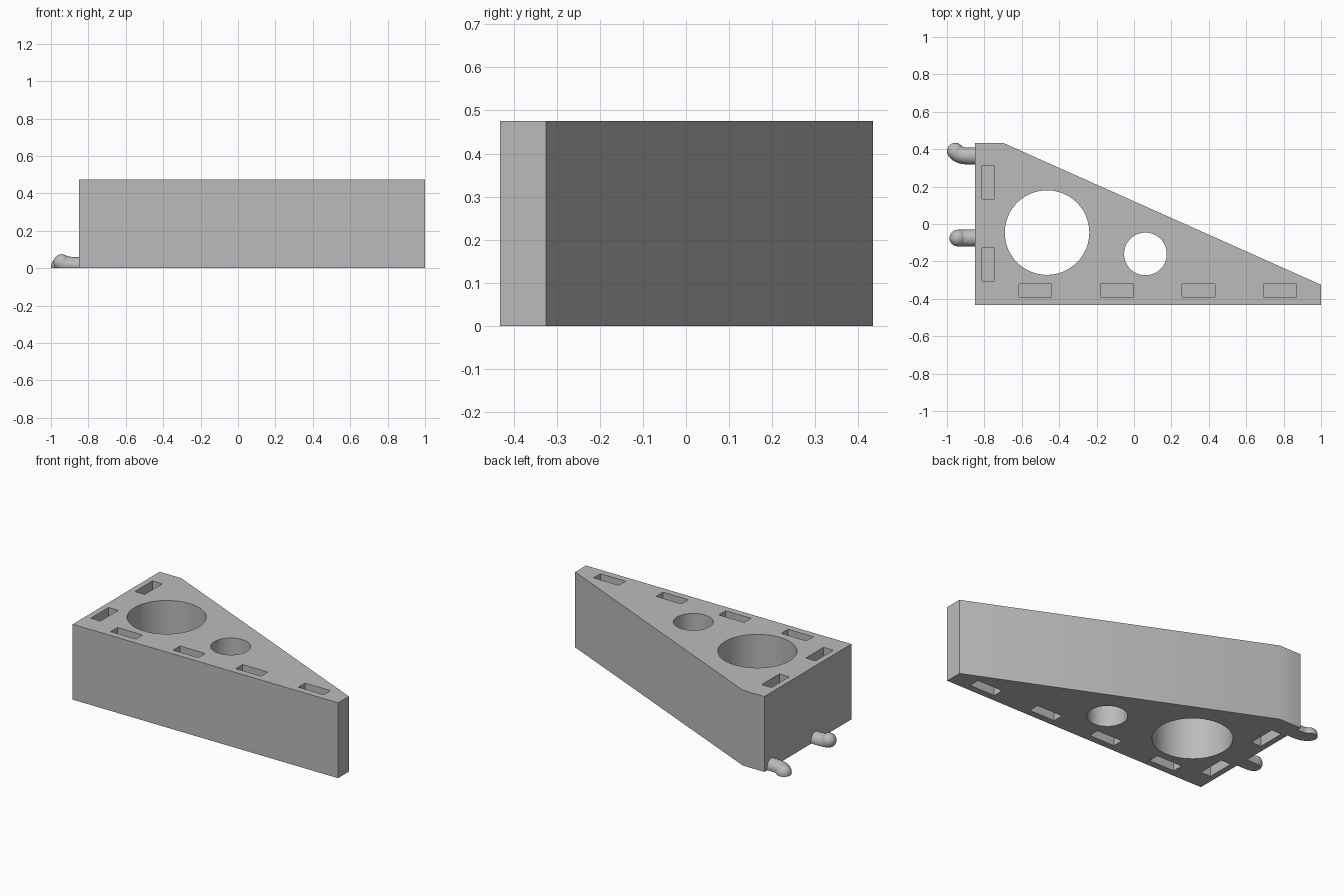
import bpy, bmesh, math
from mathutils import Vector

cube = bpy.data.objects.get("Cube")
if cube:
    bpy.data.objects.remove(cube, do_unlink=True)

HEIGHT = 0.475
POCKET = 0.13

grey = bpy.data.materials.new("matte grey")
grey.use_nodes = True
GREY = (0.5, 0.5, 0.5, 1)
grey.diffuse_color = GREY
grey.node_tree.nodes["Principled BSDF"].inputs["Base Color"].default_value = GREY


def make_object(name, bm):
    bmesh.ops.recalc_face_normals(bm, faces=bm.faces)
    mesh = bpy.data.meshes.new(name)
    bm.to_mesh(mesh)
    bm.free()
    mesh.materials.append(grey)
    obj = bpy.data.objects.new(name, mesh)
    bpy.context.collection.objects.link(obj)
    return obj


def add_prism(bm, outline, z0, z1):
    face = bm.faces.new([bm.verts.new((x, y, z0)) for x, y in outline])
    grown = bmesh.ops.extrude_face_region(bm, geom=[face], use_keep_orig=True)
    verts = [g for g in grown["geom"] if isinstance(g, bmesh.types.BMVert)]
    bmesh.ops.translate(bm, verts=verts, vec=(0, 0, z1 - z0))


def circle(cx, cy, r, n=64):
    return [(cx + r * math.cos(math.tau * i / n), cy + r * math.sin(math.tau * i / n))
            for i in range(n)]


def box(cx, cy, w, d):
    return [(cx + sx * w / 2, cy + sy * d / 2)
            for sx, sy in ((-1, -1), (1, -1), (1, 1), (-1, 1))]


def smooth(obj):
    bpy.ops.object.select_all(action="DESELECT")
    obj.select_set(True)
    bpy.context.view_layer.objects.active = obj
    bpy.ops.object.shade_smooth_by_angle(angle=math.radians(30))


# Bracket block: right triangle with blunted ends
bm = bmesh.new()
add_prism(bm, [(-0.85, -0.432), (1, -0.432), (1, -0.325), (-0.70, 0.434), (-0.85, 0.434)],
          0, HEIGHT)
body = make_object("bracket_body", bm)

# Cutters: two through holes, and blind pockets in the top and bottom
bm = bmesh.new()
for hole in (circle(-0.465, -0.046, 0.226), circle(0.061, -0.16, 0.114)):
    add_prism(bm, hole, -0.1, HEIGHT + 0.1)
slots = [box(x, -0.355, 0.176, 0.068) for x in (-0.528, -0.092, 0.345, 0.781)]
slots += [box(-0.779, y, 0.068, 0.176) for y in (0.222, -0.217)]
for slot in slots:
    add_prism(bm, slot, HEIGHT - POCKET, HEIGHT + 0.1)
    add_prism(bm, slot, -0.1, POCKET)
cutter = make_object("hole_cutter", bm)
cutter.hide_render = True

cut = body.modifiers.new("holes", "BOOLEAN")
cut.operation = "DIFFERENCE"
cut.solver = "EXACT"
cut.object = cutter
bpy.context.view_layer.objects.active = body
bpy.ops.object.modifier_apply(modifier=cut.name)
bpy.data.objects.remove(cutter, do_unlink=True)
smooth(body)


# Pegs: bent round rods with domed tips, cut flat at the base plane
def make_peg(name, start, bend, tip, r=0.045, sides=24, steps=8):
    a, b, c = Vector(start), Vector(bend), Vector(tip)
    rings = [(a, (b - a).normalized(), r)]
    for i in range(steps + 1):
        t = i / steps
        mid = a.lerp(b, 0.4)
        point = mid.lerp(b, t).lerp(b.lerp(c, t), t)
        rings.append((point, (b - mid).lerp(c - b, t).normalized(), r))
    end = (c - b).normalized()
    for i in range(1, steps):
        angle = i / steps * math.pi / 2
        rings.append((c + end * r * math.sin(angle), end, r * math.cos(angle)))
    bm = bmesh.new()
    loops = []
    for point, along, radius in rings:
        side = Vector((0, 0, 1)).cross(along).normalized()
        up = along.cross(side)
        angles = [math.tau * k / sides for k in range(sides)]
        loops.append([bm.verts.new(point + radius * (side * math.cos(q) + up * math.sin(q)))
                      for q in angles])
    for l0, l1 in zip(loops, loops[1:]):
        for k in range(sides):
            n = (k + 1) % sides
            bm.faces.new((l0[k], l0[n], l1[n], l1[k]))
    bm.faces.new(loops[0])
    bm.faces.new(loops[-1])
    bmesh.ops.bisect_plane(bm, geom=bm.verts[:] + bm.edges[:] + bm.faces[:],
                           plane_co=(0, 0, 0), plane_no=(0, 0, -1), clear_outer=True)
    bmesh.ops.holes_fill(bm, edges=[e for e in bm.edges if e.is_boundary])
    smooth(make_object(name, bm))


make_peg("sideways_peg", (-0.84, 0.363, 0.016), (-0.938, 0.363, 0.012), (-0.955, 0.389, 0.01))
make_peg("upturned_peg", (-0.84, -0.075, 0.016), (-0.935, -0.075, 0.016), (-0.942, -0.075, 0.03))
